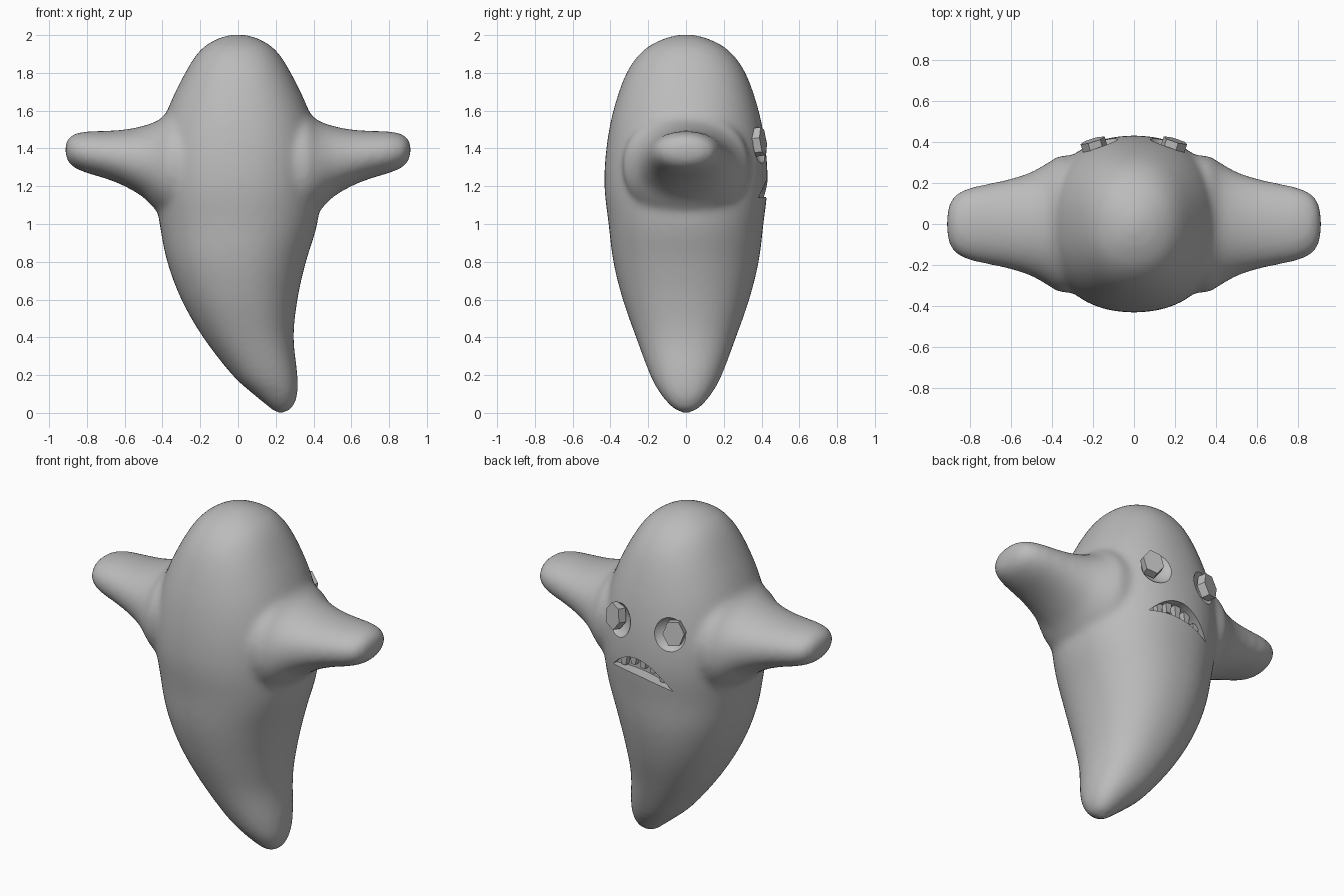
import bpy, bmesh, math
from mathutils import Vector, Matrix

cube = bpy.data.objects.get("Cube")
if cube:
    bpy.data.objects.remove(cube, do_unlink=True)

grey = bpy.data.materials.new("soft grey")
grey.use_nodes = True
grey.diffuse_color = (0.5, 0.5, 0.5, 1)
grey.node_tree.nodes["Principled BSDF"].inputs["Base Color"].default_value = (0.5, 0.5, 0.5, 1)


def add_object(name, bm):
    bmesh.ops.recalc_face_normals(bm, faces=bm.faces)
    mesh = bpy.data.meshes.new(name)
    bm.to_mesh(mesh)
    bm.free()
    mesh.materials.append(grey)
    obj = bpy.data.objects.new(name, mesh)
    bpy.context.collection.objects.link(obj)
    return obj


def smooth_rows(rows, steps=4):
    """Catmull-Rom interpolation between section rows."""
    rows = [Vector(r) for r in rows]
    out = []
    for i in range(len(rows) - 1):
        a, b, c, d = rows[max(i - 1, 0)], rows[i], rows[i + 1], rows[min(i + 2, len(rows) - 1)]
        for k in range(steps):
            t = k / steps
            out.append(b + (c - a) * t / 2 + (a * 2 - b * 5 + c * 4 - d) * t * t / 2
                       + (b * 3 - a - c * 3 + d) * t ** 3 / 2)
    return out + [rows[-1]]


def unit_oval(power, count=48):
    """Rounded oval outline; a higher power is squarer."""
    pts = []
    for i in range(count):
        c, s = math.cos(math.tau * i / count), math.sin(math.tau * i / count)
        pts.append((math.copysign(abs(c) ** (2 / power), c), math.copysign(abs(s) ** (2 / power), s)))
    return pts


def loft(bm, rings):
    loops = [[bm.verts.new(p) for p in ring] for ring in rings]
    for a, b in zip(loops, loops[1:]):
        for i in range(len(a)):
            j = (i + 1) % len(a)
            bm.faces.new((a[i], a[j], b[j], b[i]))
    bm.faces.new(loops[0])
    bm.faces.new(loops[-1])


def prism(name, outline, y0, y1):
    """Extrude an x-z outline along y."""
    bm = bmesh.new()
    loft(bm, [[(x, y, z) for x, z in outline] for y in (y0, y1)])
    return add_object(name, bm)


# Body sections: height, right edge, left edge, half depth
body_rows = [(0, .2, .25, .02), (.03, .165, .29, .075), (.1, .08, .315, .135), (.2, -.03, .315, .19),
             (.4, -.185, .295, .265), (.6, -.3, .315, .335), (.8, -.375, .36, .385),
             (1, -.415, .42, .41), (1.2, -.44, .44, .432), (1.4, -.43, .43, .422), (1.6, -.375, .375, .385),
             (1.8, -.28, .28, .315), (1.92, -.2, .2, .225), (1.98, -.11, .11, .12), (2.003, -.03, .03, .03)]
bm = bmesh.new()
loft(bm, [[((x0 + x1) / 2 + u * (x1 - x0) / 2, v * depth, z) for u, v in unit_oval(2.2)]
          for z, x0, x1, depth in smooth_rows(body_rows)])

# Arm sections: reach, bottom, top, half depth, flaring into the body
arm_rows = [(.2, 1.02, 1.6, .33), (.35, 1.02, 1.6, .335), (.42, 1.06, 1.55, .3), (.5, 1.14, 1.52, .255),
            (.6, 1.2, 1.5, .222), (.7, 1.24, 1.493, .2), (.8, 1.27, 1.49, .178), (.87, 1.3, 1.475, .145),
            (.905, 1.34, 1.445, .09), (.915, 1.38, 1.41, .02)]
for side in (1, -1):
    loft(bm, [[(side * x, u * depth, (z0 + z1) / 2 + v * (z1 - z0) / 2) for u, v in unit_oval(2.1)]
              for x, z0, z1, depth in smooth_rows(arm_rows)])
body = add_object("body", bm)

# Melt the arms into the body
remesh = body.modifiers.new("blend", 'REMESH')
remesh.mode = 'VOXEL'
remesh.voxel_size = .018
soften = body.modifiers.new("soften", 'SMOOTH')
soften.factor = .5
soften.iterations = 12

# Eye socket cutters
cutters = []
for side in (1, -1):
    bm = bmesh.new()
    place = (Matrix.Translation((side * .18, .425, 1.43)) @ Matrix.Rotation(-side * .3, 4, 'Z')
             @ Matrix.Diagonal((.11, .075, .115, 1)))
    bmesh.ops.create_uvsphere(bm, u_segments=32, v_segments=16, radius=1, matrix=place)
    cutters.append(add_object("socket_cutter", bm))


# Frowning mouth cutter, slightly lopsided
def mouth_edge(t, rise):
    return (.015 + .2 * t, 1.11 + .03 * t + rise * (1 - t * t))


steps = [i / 8 for i in range(-8, 9)]
outline = [mouth_edge(t, .125) for t in steps] + [mouth_edge(t, .025) for t in reversed(steps[1:-1])]
cutters.append(prism("mouth_cutter", outline, .355, .6))

for cutter in cutters:
    cut = body.modifiers.new("cut", 'BOOLEAN')
    cut.operation = 'DIFFERENCE'
    cut.solver = 'EXACT'
    cut.object = cutter

bpy.ops.object.select_all(action='DESELECT')
bpy.context.view_layer.objects.active = body
body.select_set(True)
for mod in list(body.modifiers):
    bpy.ops.object.modifier_apply(modifier=mod.name)
bpy.ops.object.shade_smooth_by_angle(angle=math.radians(40))
for cutter in cutters:
    bpy.data.objects.remove(cutter, do_unlink=True)

# Faceted pupils set in the sockets
for name, side, tilt in (("left_pupil", 1, .25), ("right_pupil", -1, -.1)):
    shape = [(.062 * math.cos(a + tilt), .078 * math.sin(a + tilt))
             for a in (math.tau * i / 6 for i in range(6))]
    pupil = prism(name, shape, -.025, .025)
    pupil.location = (side * .195, .385, 1.435)
    pupil.rotation_euler = (.12, 0, -side * .3)

# Teeth hanging from the upper lip
for i in range(5):
    x, top = mouth_edge(-.64 + .32 * i, .13)
    drop = .075 - .012 * abs(i - 2)
    prism("tooth_%d" % (i + 1), [(x - .022, top), (x + .022, top),
                                 (x + .014, top - drop), (x - .014, top - drop)], .345, .388)
